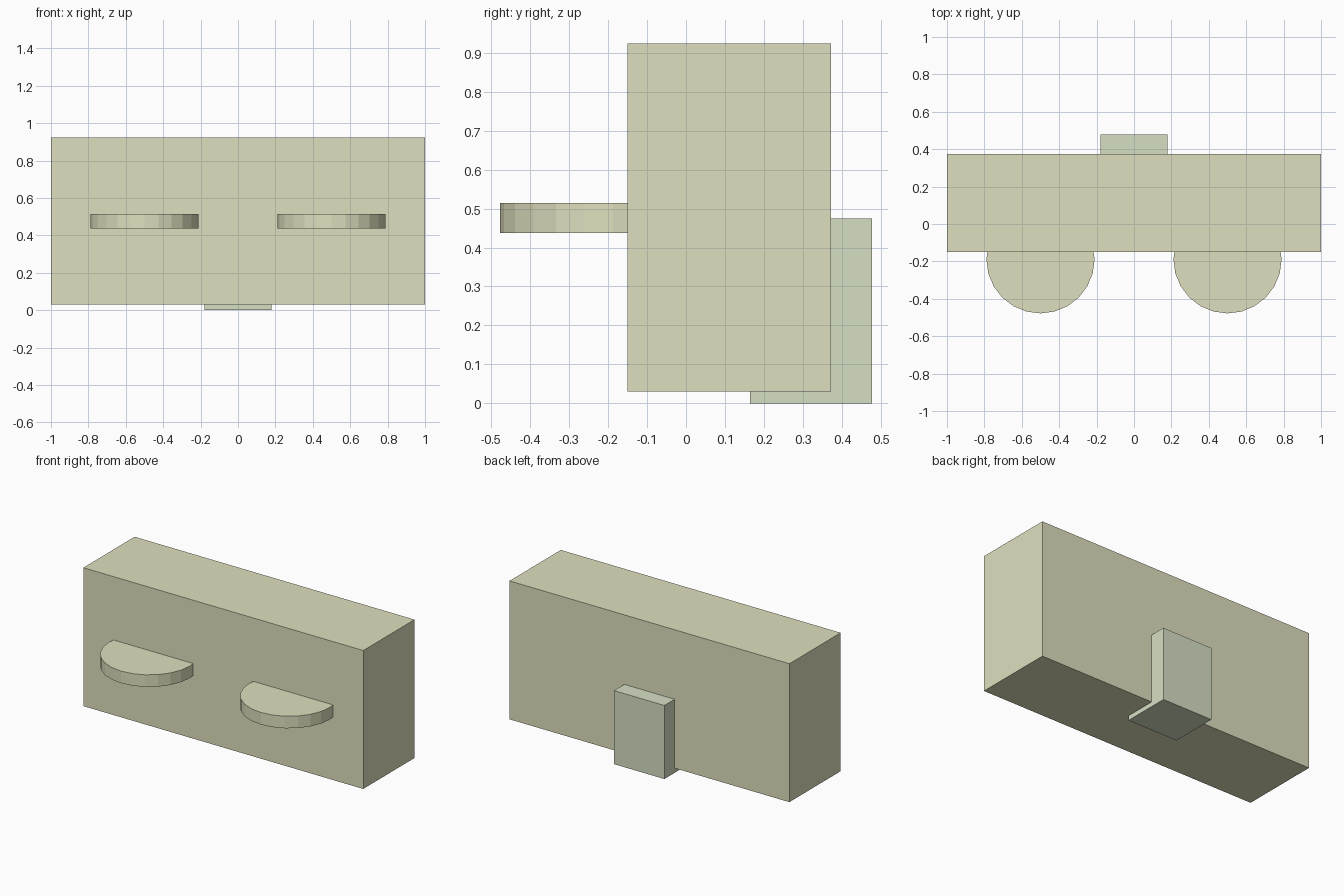
import bpy

if "Cube" in bpy.data.objects:
    bpy.data.objects.remove(bpy.data.objects["Cube"])


def box(name, lo, hi, color):
    size = [b - a for a, b in zip(lo, hi)]
    mid = [(a + b) / 2 for a, b in zip(lo, hi)]
    bpy.ops.mesh.primitive_cube_add(size=1, location=mid)
    ob = bpy.context.object
    ob.name = name
    ob.scale = size
    bpy.ops.object.transform_apply(location=False, rotation=False, scale=True)
    ob.data.materials.append(color)
    return ob


def material(name, rgb):
    m = bpy.data.materials.new(name)
    m.diffuse_color = (*rgb, 1)
    m.use_nodes = True
    m.node_tree.nodes["Principled BSDF"].inputs["Base Color"].default_value = m.diffuse_color
    return m


cream = material("cream", (0.74, 0.74, 0.52))
sage = material("sage", (0.67, 0.74, 0.55))

# Main housing
box("housing", (-1, -0.15, 0.03), (1, 0.373, 0.924), cream)

# Rear block wrapping under the housing
box("rear_block", (-0.18, 0.165, 0), (0.18, 0.478, 0.475), sage)

# Flat discs half sunk into the front face
for side, x in (("left", -0.5), ("right", 0.5)):
    bpy.ops.mesh.primitive_cylinder_add(vertices=24, radius=0.289, depth=0.078,
                                        location=(x, -0.189, 0.476))
    disc = bpy.context.object
    disc.name = side + "_disc"
    disc.data.materials.append(cream)
